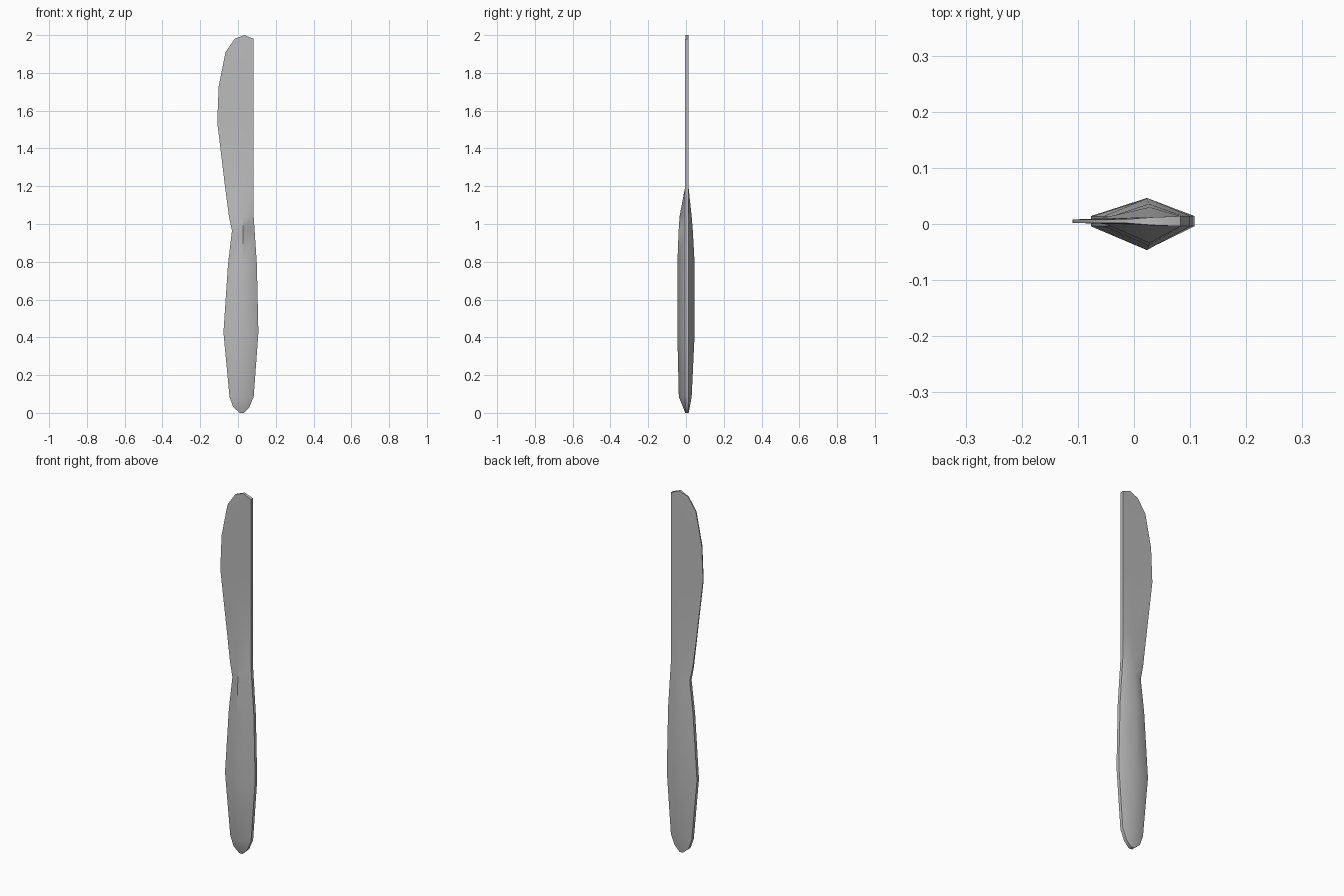
import bpy, bmesh

cube = bpy.data.objects.get("Cube")
if cube:
    bpy.data.objects.remove(cube, do_unlink=True)

steel = bpy.data.materials.new("steel grey")
steel.use_nodes = True
colour = (0.5, 0.5, 0.5, 1)
steel.diffuse_color = colour
steel.node_tree.nodes["Principled BSDF"].inputs["Base Color"].default_value = colour

CENTRE = 0.005   # y of the thin edges
SPINE = 0.009    # half thickness of the right edge

# Sections: height, left x, ridge x, right x, ridge front y, ridge back y, left half thickness
HANDLE = [
    (0.0, 0.01, 0.02, 0.03, -0.004, 0.014, 0.009),
    (0.03, -0.025, 0.02, 0.06, -0.016, 0.02, 0.009),
    (0.085, -0.045, 0.02, 0.083, -0.038, 0.03, 0.009),
    (0.425, -0.077, 0.022, 0.108, -0.046, 0.046, 0.009),
    (0.785, -0.053, 0.024, 0.1, -0.046, 0.046, 0.009),
    (0.965, -0.032, 0.026, 0.088, -0.039, 0.036, 0.008),
    (1.04, -0.048, 0.028, 0.083, -0.034, 0.03, 0.006),
    (1.2, -0.069, 0.028, 0.083, -0.004, 0.013, 0.003),
]
BLADE = [
    (1.54, -0.11, 0.03, 0.083, -0.002, 0.012, 0.003),
    (1.73, -0.102, 0.03, 0.083, -0.002, 0.012, 0.003),
    (1.91, -0.066, 0.03, 0.083, -0.002, 0.012, 0.003),
    (1.98, -0.018, 0.033, 0.083, -0.002, 0.012, 0.003),
]


def loft(name, sections, tip_lift):
    """Skin six-sided sections into one closed body."""
    bm = bmesh.new()
    rings = []
    for i, (z, left, mid, right, front, back, edge) in enumerate(sections):
        top = z + (tip_lift if i == len(sections) - 1 else 0)
        points = [(left, CENTRE - edge, z), (mid, front, top), (right, CENTRE - SPINE, z),
                  (right, CENTRE + SPINE, z), (mid, back, top), (left, CENTRE + edge, z)]
        rings.append([bm.verts.new(p) for p in points])
    for low, high in zip(rings, rings[1:]):
        for a in range(6):
            b = (a + 1) % 6
            bm.faces.new((low[a], low[b], high[b], high[a]))
    # End caps, each split at the ridge
    for ring in (rings[0], rings[-1]):
        bm.faces.new((ring[0], ring[1], ring[4], ring[5]))
        bm.faces.new((ring[1], ring[2], ring[3], ring[4]))
    bmesh.ops.recalc_face_normals(bm, faces=bm.faces)
    mesh = bpy.data.meshes.new(name)
    bm.to_mesh(mesh)
    bm.free()
    mesh.materials.append(steel)
    obj = bpy.data.objects.new(name, mesh)
    bpy.context.collection.objects.link(obj)
    bpy.ops.object.select_all(action='DESELECT')
    obj.select_set(True)
    bpy.context.view_layer.objects.active = obj
    bpy.ops.object.shade_smooth_by_angle(angle=0.95)
    return obj


# Handle and blade are one forged piece
loft("table_knife", HANDLE + BLADE, 0.02)
